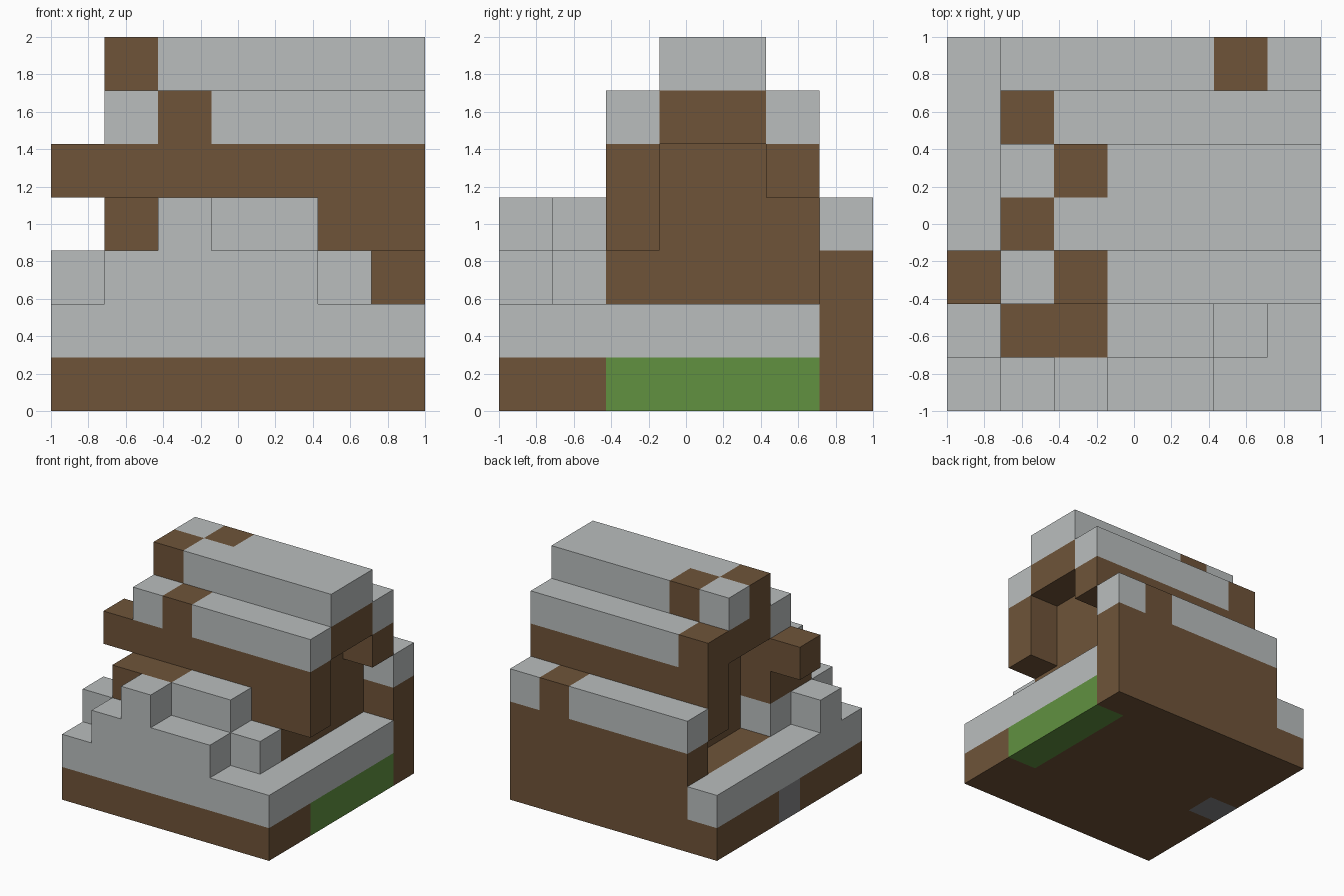
import bpy
import bmesh
from mathutils import Vector

cube = bpy.data.objects.get("Cube")
if cube:
    bpy.data.objects.remove(cube, do_unlink=True)

GRID = 7
CELL = 2 / GRID


def linear(channel):
    c = channel / 255
    return c / 12.92 if c <= 0.04045 else ((c + 0.055) / 1.055) ** 2.4


def material(name, *rgb):
    mat = bpy.data.materials.new(name)
    colour = [linear(c) for c in rgb] + [1]
    mat.use_nodes = True
    mat.diffuse_color = colour
    shader = mat.node_tree.nodes["Principled BSDF"]
    shader.inputs["Base Color"].default_value = colour
    shader.inputs["Roughness"].default_value = 1
    return mat


earth = material("earth_brown", 111, 84, 57)
snow = material("snow_grey", 186, 190, 190)
grass = material("grass_green", 97, 145, 64)
stone = material("stone_grey", 132, 132, 134)

cells = {}   # grid cell -> part that owns it
parts = {}   # part -> material


def part(name, mat, *boxes):
    """Claim grid boxes, each given as inclusive x, y and z spans."""
    parts[name] = mat
    for box in boxes:
        spans = [range(int(s[0]), int(s[-1]) + 1) for s in box.split()]
        for x in spans[0]:
            for y in spans[1]:
                for z in spans[2]:
                    cells[x, y, z] = name


# Ground slab and its inlays
part("ground_slab", earth, "0-6 0-6 0-1")
part("grass_strip", grass, "6 2-5 0")
part("stone_inlay", stone, "0 3 0")
part("ground_snow", snow, "0-6 0 1", "0 0-6 1", "6 0-5 1", "1-5 1-2 1")

# Solid heart of the house and the floor under the roof ridge
part("house_core", earth, "2-5 2-5 2-4", "1-6 3-4 5")

# Overhanging walls at the two open ends
part("front_wall", earth, "1-6 2 4", "1-6 2 3")
part("back_wall", earth, "1-6 5 4", "1 5 3")
part("wall_beam", earth, "0 2 4")
part("wall_foot", snow, "1 2 2")

# Stepped roof with bare patches
part("front_eave", snow, "1-6 2 5")
part("back_eave", snow, "1-6 5 5")
part("roof_ridge", snow, "1-6 3-4 6")
part("roof_bare_patches", earth, "2 2 5", "1 5 5", "1 3 6", "2 4 6")

# Rear bank capped with snow
part("rear_bank", earth, "1-6 6 1-3")
part("rear_bank_snow", snow, "1-4 6 3", "6 6 3")

# Drifts piled against the front
part("front_drift", snow, "1-4 0 2", "2 0 3", "0-5 1 2", "3-4 1 3")
part("front_bare_mound", earth, "1-2 1 3")


def build(name, mat):
    """Mesh the exposed faces of one part."""
    bm = bmesh.new()
    verts = {}

    def vert(point):
        key = tuple(round(c) for c in point)
        if key not in verts:
            shift = Vector((1, 1, 0))
            verts[key] = bm.verts.new(Vector(key) * CELL - shift)
        return verts[key]

    for cell, owner in cells.items():
        if owner != name:
            continue
        centre = Vector(cell) + Vector((0.5, 0.5, 0.5))
        for axis in range(3):
            for sign in (-1, 1):
                n = Vector((0, 0, 0))
                n[axis] = sign
                if tuple(int(a + b) for a, b in zip(cell, n)) in cells:
                    continue
                u = Vector((0, 0, 0))
                u[(axis + 1) % 3] = 1
                v = n.cross(u)
                bm.faces.new([vert(centre + (n + a * u + b * v) / 2)
                              for a, b in ((-1, -1), (1, -1), (1, 1), (-1, 1))])
    mesh = bpy.data.meshes.new(name)
    bm.to_mesh(mesh)
    bm.free()
    mesh.materials.append(mat)
    bpy.context.collection.objects.link(bpy.data.objects.new(name, mesh))


for part_name, part_material in parts.items():
    build(part_name, part_material)
